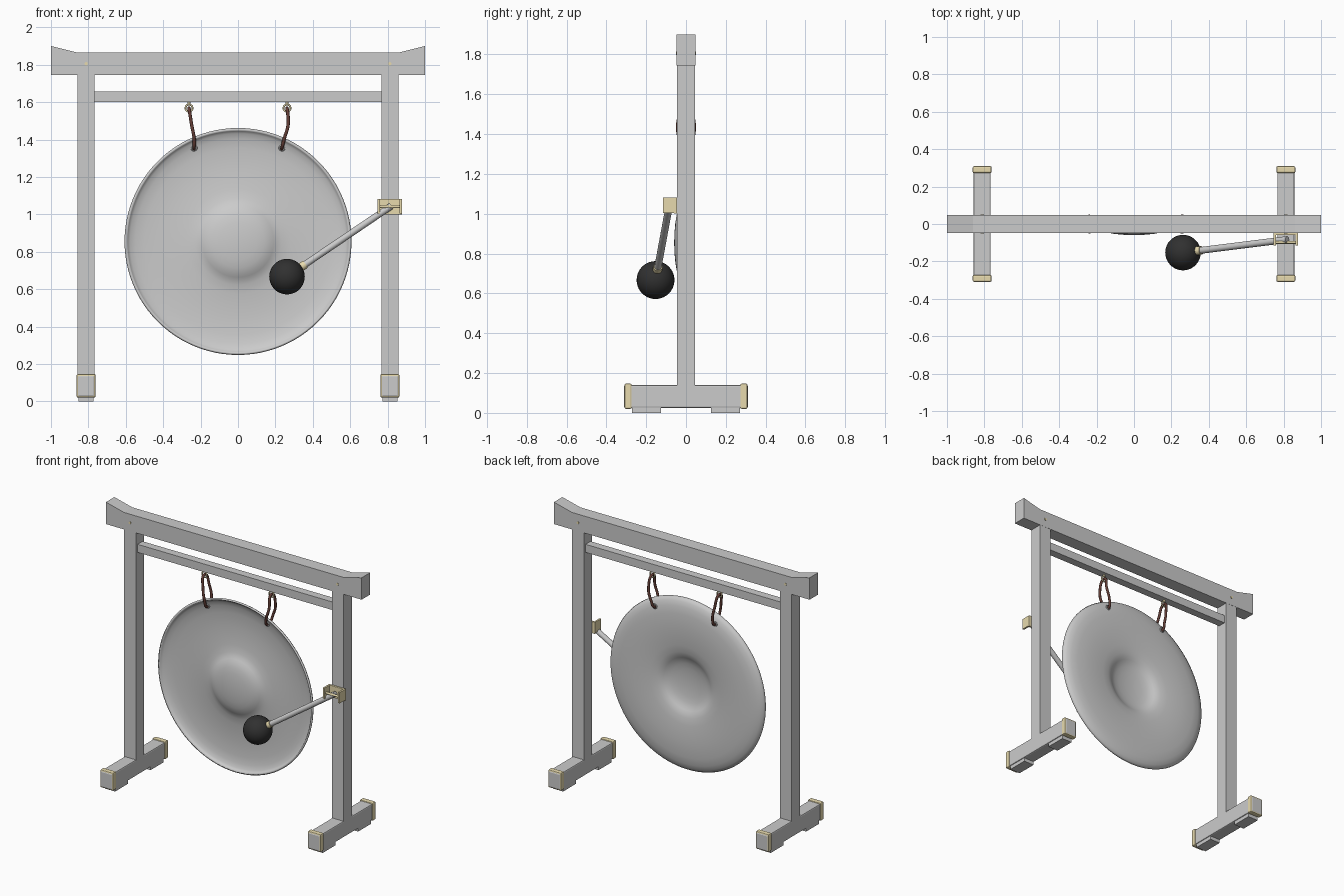
import bpy, bmesh, math
from mathutils import Vector

if "Cube" in bpy.data.objects:
    bpy.data.objects.remove(bpy.data.objects["Cube"])


def material(name, rgb):
    m = bpy.data.materials.new(name)
    m.diffuse_color = (*rgb, 1)
    m.use_nodes = True
    m.node_tree.nodes["Principled BSDF"].inputs["Base Color"].default_value = m.diffuse_color
    return m


BRASS = material("brass", (0.80, 0.70, 0.42))
DARK = material("dark_felt", (0.03, 0.03, 0.03))
CORD = material("cord", (0.12, 0.045, 0.035))
STEEL = material("steel", (0.9, 0.9, 0.9))


def finish(ob, name, mat=None, smooth=True):
    ob.name = name
    if mat:
        ob.data.materials.append(mat)
    if smooth:
        bpy.ops.object.select_all(action='DESELECT')
        ob.select_set(True)
        bpy.context.view_layer.objects.active = ob
        bpy.ops.object.shade_smooth_by_angle(angle=math.radians(40))
    return ob


def mesh_object(name, bm, mat=None, smooth=True):
    bmesh.ops.recalc_face_normals(bm, faces=bm.faces[:])
    me = bpy.data.meshes.new(name)
    bm.to_mesh(me)
    bm.free()
    ob = bpy.data.objects.new(name, me)
    bpy.context.collection.objects.link(ob)
    return finish(ob, name, mat, smooth)


def box(name, x, y, z, mat=None, bevel=0.0):
    """Box from (min, max) ranges, with optional rounded edges."""
    bpy.ops.mesh.primitive_cube_add(
        size=1, location=[(r[0] + r[1]) / 2 for r in (x, y, z)])
    ob = bpy.context.object
    ob.scale = [r[1] - r[0] for r in (x, y, z)]
    bpy.ops.object.transform_apply(location=False, rotation=False, scale=True)
    if bevel:
        b = ob.modifiers.new("bevel", 'BEVEL')
        b.width, b.segments = bevel, 2
    return finish(ob, name, mat, smooth=False)


def rod(name, a, b, radius, mat=None, sides=24):
    a, b = Vector(a), Vector(b)
    bpy.ops.mesh.primitive_cylinder_add(
        vertices=sides, radius=radius, depth=(b - a).length, location=(a + b) / 2)
    ob = bpy.context.object
    ob.rotation_euler = (b - a).to_track_quat('Z', 'Y').to_euler()
    return finish(ob, name, mat)


def ring(name, loc, major, minor, mat):
    bpy.ops.mesh.primitive_torus_add(
        location=loc, rotation=(math.pi / 2, 0, 0), major_radius=major,
        minor_radius=minor, major_segments=24, minor_segments=10)
    return finish(bpy.context.object, name, mat)


# Top beam with upswept ends
bm = bmesh.new()
outline = [(-1, 1.745), (1, 1.745), (1, 1.90), (0.86, 1.865), (-0.86, 1.865), (-1, 1.90)]
face = bm.faces.new([bm.verts.new((x, -0.047, z)) for x, z in outline])
ext = bmesh.ops.extrude_face_region(bm, geom=[face])
bmesh.ops.translate(bm, vec=(0, 0.094, 0),
                    verts=[v for v in ext["geom"] if isinstance(v, bmesh.types.BMVert)])
mesh_object("top_beam", bm, smooth=False)

# Hanging rail
box("hanging_rail", (-0.77, 0.77), (-0.028, 0.028), (1.60, 1.657))

PX = 0.812
for s, side in ((-1, "left"), (1, "right")):
    cx = s * PX
    # Posts, feet and pads
    box(f"{side}_post", (cx - 0.046, cx + 0.046), (-0.046, 0.046), (0.13, 1.75))
    box(f"{side}_foot", (cx - 0.046, cx + 0.046), (-0.311, 0.311), (0.025, 0.140), bevel=0.008)
    for t, end in ((-1, "front"), (1, "back")):
        ys = sorted((t * 0.125, t * 0.27))
        box(f"{side}_{end}_pad", (cx - 0.04, cx + 0.04), ys, (0, 0.03))
        ys = sorted((t * 0.272, t * 0.309))
        box(f"{side}_{end}_foot_cap", (cx - 0.051, cx + 0.051), ys, (0.020, 0.147),
            BRASS, bevel=0.008)
    # Beam pin
    rod(f"{side}_beam_pin", (cx, -0.051, 1.805), (cx, 0.051, 1.805), 0.009, BRASS, 16)

    # Eye ring under the rail
    hx = s * 0.262
    rod(f"{side}_eye_shank", (hx, 0, 1.587), (hx, 0, 1.605), 0.007, BRASS, 12)
    ring(f"{side}_eye_ring", (hx, 0, 1.568), 0.019, 0.005, BRASS)

    # Cord loop from eye ring through the gong hole
    gx = s * 0.235
    path = [(hx, 0, 1.568), (s * 0.258 + 0.01, -0.036, 1.48), (s * 0.240 + 0.006, -0.038, 1.40),
            (gx, -0.018, 1.355), (gx, 0.022, 1.355),
            (s * 0.240 + 0.006, 0.038, 1.40), (s * 0.258 + 0.01, 0.036, 1.48)]
    cu = bpy.data.curves.new(f"{side}_cord", 'CURVE')
    cu.dimensions = '3D'
    cu.bevel_depth, cu.bevel_resolution, cu.resolution_u = 0.009, 3, 8
    sp = cu.splines.new('BEZIER')
    sp.bezier_points.add(len(path) - 1)
    for p, co in zip(sp.bezier_points, path):
        p.co = co
        p.handle_left_type = p.handle_right_type = 'AUTO'
    sp.use_cyclic_u = True
    cu.materials.append(CORD)
    bpy.context.collection.objects.link(bpy.data.objects.new(f"{side}_cord", cu))

    # Eyelets on the gong
    for y, end in ((-0.006, "front"), (0.012, "back")):
        ring(f"{side}_{end}_eyelet", (gx, y, 1.355), 0.014, 0.004, STEEL)

# Gong: revolved thin shell with a raised boss and a lip turned forward
profile = [(0, -0.053), (0.05, -0.0515), (0.10, -0.047), (0.14, -0.040), (0.17, -0.030),
           (0.188, -0.020), (0.205, -0.011), (0.23, -0.003), (0.28, 0.005), (0.40, 0.012),
           (0.50, 0.009), (0.55, 0.002), (0.58, -0.008), (0.595, -0.018), (0.601, -0.029)]
bm = bmesh.new()
vs = [bm.verts.new((r, y, 0)) for r, y in profile]
edges = [bm.edges.new(p) for p in zip(vs, vs[1:])]
bmesh.ops.spin(bm, geom=vs + edges, cent=(0, 0, 0), axis=(0, 1, 0),
               angle=math.tau, steps=96, use_merge=False)
bmesh.ops.remove_doubles(bm, verts=bm.verts[:], dist=1e-4)
gong = mesh_object("gong", bm)
gong.location = (0, 0, 0.855)
sol = gong.modifiers.new("thickness", 'SOLIDIFY')
sol.thickness, sol.offset = 0.013, 0

# Mallet
head, tip = Vector((0.262, -0.153, 0.667)), Vector((0.82, -0.083, 1.045))
d = (tip - head).normalized()
bpy.ops.mesh.primitive_uv_sphere_add(segments=32, ring_count=20, radius=0.095, location=head)
finish(bpy.context.object, "mallet_head", DARK)
rod("mallet_stick", head, tip, 0.018)
rod("mallet_ferrule", head + d * 0.085, head + d * 0.118, 0.023, BRASS)

# Mallet holder on the right post
box("holder_plate", (0.745, 0.877), (-0.060, -0.045), (1.0, 1.082), BRASS, 0.002)
for s, side in ((-1, "left"), (1, "right")):
    cx = 0.811 + s * 0.059
    box(f"holder_{side}_arm", (cx - 0.007, cx + 0.007), (-0.116, -0.050), (1.004, 1.082), BRASS, 0.002)
rod("holder_bar", (0.75, -0.098, 1.042), (0.87, -0.098, 1.042), 0.008, BRASS, 12)
